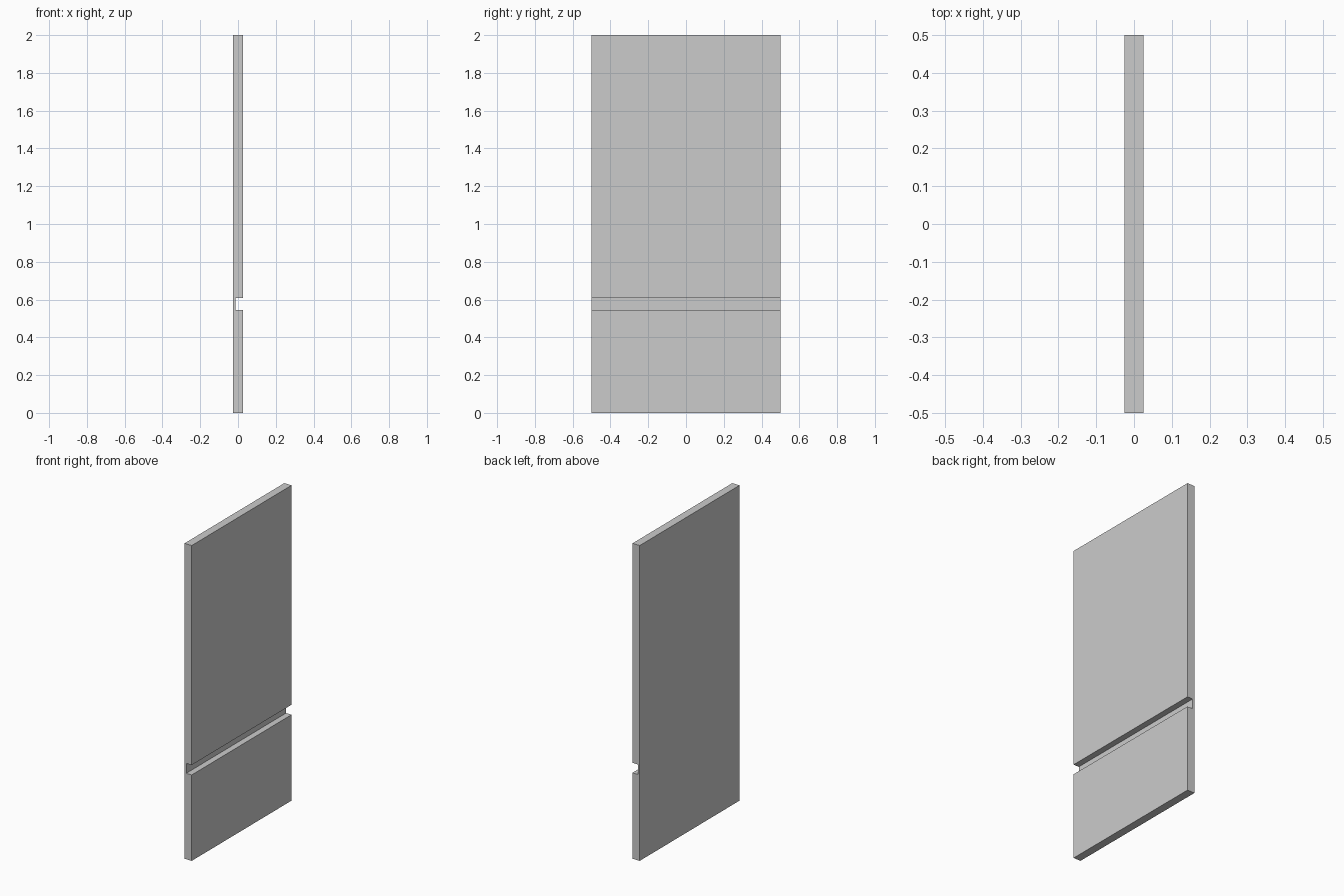
import bpy, bmesh

if "Cube" in bpy.data.objects:
    bpy.data.objects.remove(bpy.data.objects["Cube"])

HALF_T, HALF_W, HEIGHT = 0.0255, 0.5, 2.0
GROOVE_X, GROOVE_LOW, GROOVE_HIGH = -0.013, 0.545, 0.608

# Side profile of the panel, with a groove cut into the +x face
profile = [
    (-HALF_T, 0), (HALF_T, 0),
    (HALF_T, GROOVE_LOW), (GROOVE_X, GROOVE_LOW),
    (GROOVE_X, GROOVE_HIGH), (HALF_T, GROOVE_HIGH),
    (HALF_T, HEIGHT), (-HALF_T, HEIGHT),
]

# Extrude the profile across the panel's width
bm = bmesh.new()
face = bm.faces.new([bm.verts.new((x, -HALF_W, z)) for x, z in profile])
result = bmesh.ops.extrude_face_region(bm, geom=[face])
moved = [v for v in result["geom"] if isinstance(v, bmesh.types.BMVert)]
bmesh.ops.translate(bm, verts=moved, vec=(0, 2 * HALF_W, 0))
bmesh.ops.recalc_face_normals(bm, faces=bm.faces)

mesh = bpy.data.meshes.new("grooved_panel")
bm.to_mesh(mesh)
bm.free()
panel = bpy.data.objects.new("grooved_panel", mesh)
bpy.context.collection.objects.link(panel)
